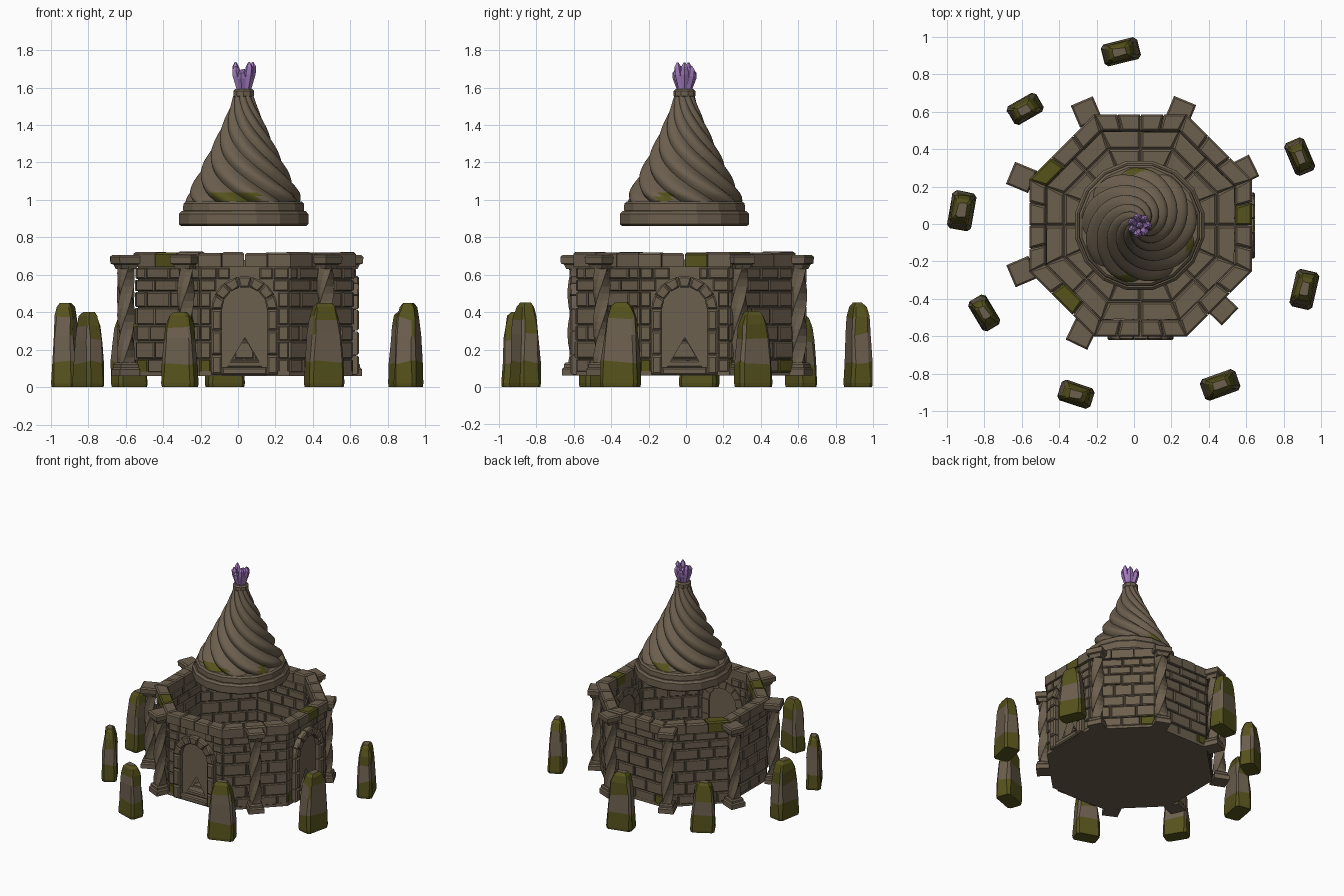
import bpy, bmesh, math, random
from mathutils import Vector, Matrix

if "Cube" in bpy.data.objects:
    bpy.data.objects.remove(bpy.data.objects["Cube"])

random.seed(4)
T = math.tan(math.pi / 8)
CX, CY = 0.035, -0.008          # centre of the octagonal wall
FRONT, RIGHT = 6, 0             # wall sides that hold a doorway


def material(name, col):
    m = bpy.data.materials.new(name)
    m.diffuse_color = (*col, 1)
    m.use_nodes = True
    m.node_tree.nodes["Principled BSDF"].inputs["Base Color"].default_value = m.diffuse_color
    return m


STONE = material("brown_stone", (0.150, 0.115, 0.076))
MOSS = material("olive_moss", (0.092, 0.084, 0.012))
CRYSTAL = material("purple_crystal", (0.37, 0.20, 0.53))


def finish(name, bm, mats=(STONE, MOSS), smooth=None):
    bmesh.ops.recalc_face_normals(bm, faces=bm.faces[:])
    me = bpy.data.meshes.new(name)
    bm.to_mesh(me)
    bm.free()
    ob = bpy.data.objects.new(name, me)
    bpy.context.collection.objects.link(ob)
    for m in mats:
        me.materials.append(m)
    if smooth:
        bpy.ops.object.select_all(action='DESELECT')
        ob.select_set(True)
        bpy.context.view_layer.objects.active = ob
        bpy.ops.object.shade_smooth_by_angle(angle=math.radians(smooth))
    return ob


def loft(bm, rings, mat=0):
    """Skin a stack of equal-length point rings and cap both ends."""
    rows = [[bm.verts.new(p) for p in r] for r in rings]
    n = len(rows[0])
    faces = [bm.faces.new(rows[0][::-1]), bm.faces.new(rows[-1])]
    for a, b in zip(rows, rows[1:]):
        for i in range(n):
            faces.append(bm.faces.new((a[i], a[(i + 1) % n], b[(i + 1) % n], b[i])))
    for f in faces:
        f.material_index = mat
    return faces


def wall_map(side):
    """(u along wall, z, distance outwards) -> world"""
    a = side * math.pi / 4
    c, s = math.cos(a), math.sin(a)
    return lambda u, z, n: Vector((CX + n * c - u * s, CY + n * s + u * c, z))


def prism(bm, pts, d0, d1, mp, chamfer=0.0, mat=0):
    """Extrude a 2D outline from d0 to d1, with a small chamfer at the d1 end."""
    rings = [[mp(a, b, d0) for a, b in pts]]
    if chamfer:
        ca = sum(p[0] for p in pts) / len(pts)
        cb = sum(p[1] for p in pts) / len(pts)
        rings.append([mp(a, b, d1 - math.copysign(chamfer, d1 - d0)) for a, b in pts])

        def pull(v, c):
            return v - math.copysign(min(chamfer, abs(v - c)), v - c)
        rings.append([mp(pull(a, ca), pull(b, cb), d1) for a, b in pts])
    else:
        rings.append([mp(a, b, d1) for a, b in pts])
    return loft(bm, rings, mat)


def rect(u0, u1, z0, z1):
    return [(u0, z0), (u1, z0), (u1, z1), (u0, z1)]


def ring_blocks(bm, side, n0, n1, z0, z1, count, gap, mossy=()):
    """Mitred blocks laid along one side of an octagonal ring."""
    mp = wall_map(side)
    for k in range(count):
        f0, f1 = 2 * k / count - 1, 2 * (k + 1) / count - 1
        g0, g1 = (gap if k else 0), (gap if k < count - 1 else 0)
        pts = [(f0 * n0 * T + g0, n0), (f1 * n0 * T - g1, n0),
               (f1 * n1 * T - g1, n1), (f0 * n1 * T + g0, n1)]
        prism(bm, pts, z0, z1 + random.uniform(-.006, .004), lambda u, n, z: mp(u, z, n), .01,
              1 if (side, k) in mossy else 0)


# wall core, with an arched opening in two of the eight sides
bm = bmesh.new()
hw = 0.57 * T
for side in range(8):
    pts = rect(-hw, hw, 0.06, 0.68)
    if side in (FRONT, RIGHT):
        arch = [(0.12 * math.cos(t * math.pi / 10), 0.415 + 0.12 * math.sin(t * math.pi / 10))
                for t in range(11)]
        pts = [(hw, .06), (hw, .68), (-hw, .68), (-hw, .06), (-.12, .06)] + arch[::-1] + [(.12, .06)]
    prism(bm, pts, 0.51, 0.57, wall_map(side))
bmesh.ops.triangulate(bm, faces=[f for f in bm.faces if len(f.verts) > 4])
finish("wall_core", bm)

# raised bricks on both faces of the wall
bm = bmesh.new()
zs = [0.075, 0.15, 0.245, 0.33, 0.425, 0.51, 0.575, 0.64]
for side in range(8):
    door = side in (FRONT, RIGHT)
    for inner in (False, True):
        h = (0.51 if inner else 0.575) * T
        d0, d1 = (0.52, 0.502) if inner else (0.56, 0.583)
        for r, (z0, z1) in enumerate(zip(zs, zs[1:])):
            cuts = [-h, -h / 3, h / 3, h] if r % 2 else [-h, -h * .65, 0, h * .6, h]
            cuts = [c + (random.uniform(-.02, .02) if abs(c) < h else 0) for c in cuts]
            clear = 0
            if door and z0 < 0.58:
                clear = math.sqrt(max(0, .178 ** 2 - max(0, z0 - .415) ** 2))
            for u0, u1 in zip(cuts, cuts[1:]):
                spans = [(u0, u1)] if not clear else [(u0, min(u1, -clear)), (max(u0, clear), u1)]
                for a, b in spans:
                    if b - a > 0.015:
                        prism(bm, rect(a + .003, b - .003, z0 + .003, z1 - .003), d0,
                              d1 + random.uniform(-.005, .004), wall_map(side), .006,
                              1 if r == 0 and not inner and random.random() < .15 else 0)
finish("wall_bricks", bm)

# coping stones along the wall top, a few of them mossy
bm = bmesh.new()
for side in range(8):
    ring_blocks(bm, side, 0.505, 0.594, 0.64, 0.72, 3 if side % 2 else 4, .002,
                {(5, 1), (0, 2), (3, 2)})
finish("coping_stones", bm)

# floor slab and paving rings
bm = bmesh.new()
r = 0.58 / math.cos(math.pi / 8)
loft(bm, [[(CX + r * math.cos((k + .5) * math.pi / 4), CY + r * math.sin((k + .5) * math.pi / 4), z)
           for k in range(8)] for z in (0.06, 0.085)])
for side in range(8):
    ring_blocks(bm, side, 0.41, 0.51, 0.08, 0.10, 2, .003)
    ring_blocks(bm, side, 0.22, 0.405, 0.08, 0.10, 2, .003)
finish("floor", bm)

# arched door surrounds and sills
bm = bmesh.new()
for side in (FRONT, RIGHT):
    mp = wall_map(side)
    for s in (-1, 1):
        for z0, z1 in ((.065, .17), (.17, .30), (.30, .415)):
            a, b = sorted((s * .12, s * .177))
            prism(bm, rect(a, b, z0 + .002, z1 - .002), .50, .612, mp, .01)
    for k in range(7):
        t0, t1 = k * math.pi / 7 + .012, (k + 1) * math.pi / 7 - .012
        pts = [(rad * math.cos(t), .415 + rad * math.sin(t))
               for rad, t in ((.12, t0), (.177, t0), (.177, (t0 + t1) / 2), (.177, t1), (.12, t1))]
        prism(bm, pts, .50, .612, mp, .008)
    prism(bm, rect(-.12, .12, .065, .105), .50, .605, mp, .008)
    prism(bm, rect(-.12, .12, .105, .14), .50, .57, mp, .008)
finish("door_surrounds", bm)

# twisted corner pillars with base and capital
bm = bmesh.new()
for deg in (26, 67.5, 113, 157.5, 203, 244.5, -44):
    a = math.radians(deg)
    M = Matrix.Rotation(a, 4, 'Z') @ Matrix.Translation((0.65, 0, 0))

    def box_ring(h, z):
        return [M @ Vector((x * h, y * h, z)) for x, y in ((-1, -1), (1, -1), (1, 1), (-1, 1))]
    loft(bm, [box_ring(h, z) for h, z in ((.058, .06), (.058, .095), (.05, .105), (.05, .12), (.042, .13))])
    loft(bm, [box_ring(h, z) for h, z in ((.04, .63), (.05, .655), (.062, .66), (.064, .695), (.055, .705))])
    shaft = []
    for k in range(15):
        z = .12 + .53 * k / 14
        shaft.append([M @ Vector(((.047 if i % 2 else .036) * math.cos(i * math.pi / 4 + k * .28),
                                  (.047 if i % 2 else .036) * math.sin(i * math.pi / 4 + k * .28), z))
                      for i in range(8)])
    loft(bm, shaft)
finish("pillars", bm)

# floating roof: stepped base ring
RX, RY = 0.03, -0.008


def circle(r, z, n=16):
    return [(RX + r * math.cos((i + .5) * math.tau / n), RY + r * math.sin((i + .5) * math.tau / n), z)
            for i in range(n)]


bm = bmesh.new()
loft(bm, [circle(r, z) for r, z in ((.34, .86), (.352, .87), (.352, .925), (.338, .94))])
loft(bm, [circle(r, z) for r, z in ((.325, .935), (.33, .945), (.328, .98), (.315, .992))])
finish("roof_base_rings", bm)

# spiral cone with nine twisted ribs
prof = [(.98, .292), (1.03, .285), (1.1, .248), (1.2, .20), (1.3, .152), (1.4, .108), (1.5, .067), (1.57, .048)]


def cone_radius(z):
    for (z0, r0), (z1, r1) in zip(prof, prof[1:]):
        if z <= z1 + 1e-6:
            return r0 + (r1 - r0) * (z - z0) / (z1 - z0)
    return prof[-1][1]


bm = bmesh.new()
rings = []
for k in range(31):
    z = .98 + .59 * k / 30
    ring = []
    for i in range(72):
        t = i * math.tau / 72
        r = cone_radius(z) * (.92 + .15 * abs(math.sin(4.5 * t)))
        w = t - 3.6 * k / 30
        ring.append((RX + r * math.cos(w), RY + r * math.sin(w), z))
    rings.append(ring)
for f in loft(bm, rings):
    c = f.calc_center_median()
    ang = math.degrees(math.atan2(c.y, c.x - RX)) % 360
    if c.z < 1.035 and (235 < ang < 285 or 80 < ang < 105 or 330 < ang < 345):
        f.material_index = 1
finish("spiral_roof", bm, smooth=35)

# collar under the finial
bm = bmesh.new()
loft(bm, [circle(r, z, 10) for r, z in ((.05, 1.548), (.058, 1.556), (.058, 1.582), (.048, 1.592))])
finish("roof_collar", bm)

# crystal finial: flared cluster of pointed shards
bm = bmesh.new()
for i in range(8):
    a = i * math.tau / 7
    out = 0.0 if i == 7 else 1.0
    top = 1.70 if i == 7 else 1.735 - .02 * (i % 3)
    rings = []
    for f, w in ((0, .018), (.6, .023), (.85, .019), (1, .005)):
        z = 1.575 + (top - 1.575) * f
        d = out * (.018 + .03 * min(1, f * 1.3))
        rings.append([(RX + d * math.cos(a) + w * math.cos(a + j * math.tau / 5),
                       RY + d * math.sin(a) + w * math.sin(a + j * math.tau / 5), z) for j in range(5)])
    loft(bm, rings)
finish("crystal_finial", bm, (CRYSTAL,))

# ring of standing stones: x, y, turn, length, depth, height
stones = [(-.07, .92, 14, .20, .12, .45), (-.58, .615, 30, .18, .115, .385), (-.92, .07, 80, .205, .13, .45),
          (-.80, -.475, -59, .185, .11, .40), (-.31, -.91, -18, .185, .115, .40), (.46, -.86, 20, .20, .12, .45),
          (.91, -.35, 77, .205, .125, .45), (.885, .36, -67, .19, .115, .405)]
for n, (x, y, turn, L, D, H) in enumerate(stones):
    bm = bmesh.new()
    M = Matrix.Translation((x, y, 0)) @ Matrix.Rotation(math.radians(turn), 4, 'Z')
    lean = random.uniform(-.012, .012)
    rings = []
    for z, sl, sd in ((0.0, .96, .96), (.02, 1, 1), (.13, .96, .95), (H * .62, .84, .86),
                      (H * .82, .74, .76), (H * .95, .56, .58), (H, .36, .36)):
        a, b, c = L / 2 * sl, D / 2 * sd, .018 * sl
        pts = [(a, b - c), (a - c, b), (c - a, b), (-a, b - c), (-a, c - b), (c - a, -b), (a - c, -b), (a, c - b)]
        j = .005 if z > .05 else 0
        rings.append([M @ Vector((p + lean * z / H + random.uniform(-j, j), q + random.uniform(-j, j),
                                  z + (random.uniform(-.015, .015) if .1 < z < H * .9 else 0)))
                      for p, q in pts])
    for k, f in enumerate(loft(bm, rings)):
        z = f.calc_center_median().z
        if z < .12 or (H * .8 < z < H - .001) or (z > H * .66 and k % 3 == 0):
            f.material_index = 1
    finish(f"standing_stone_{n + 1}", bm)
